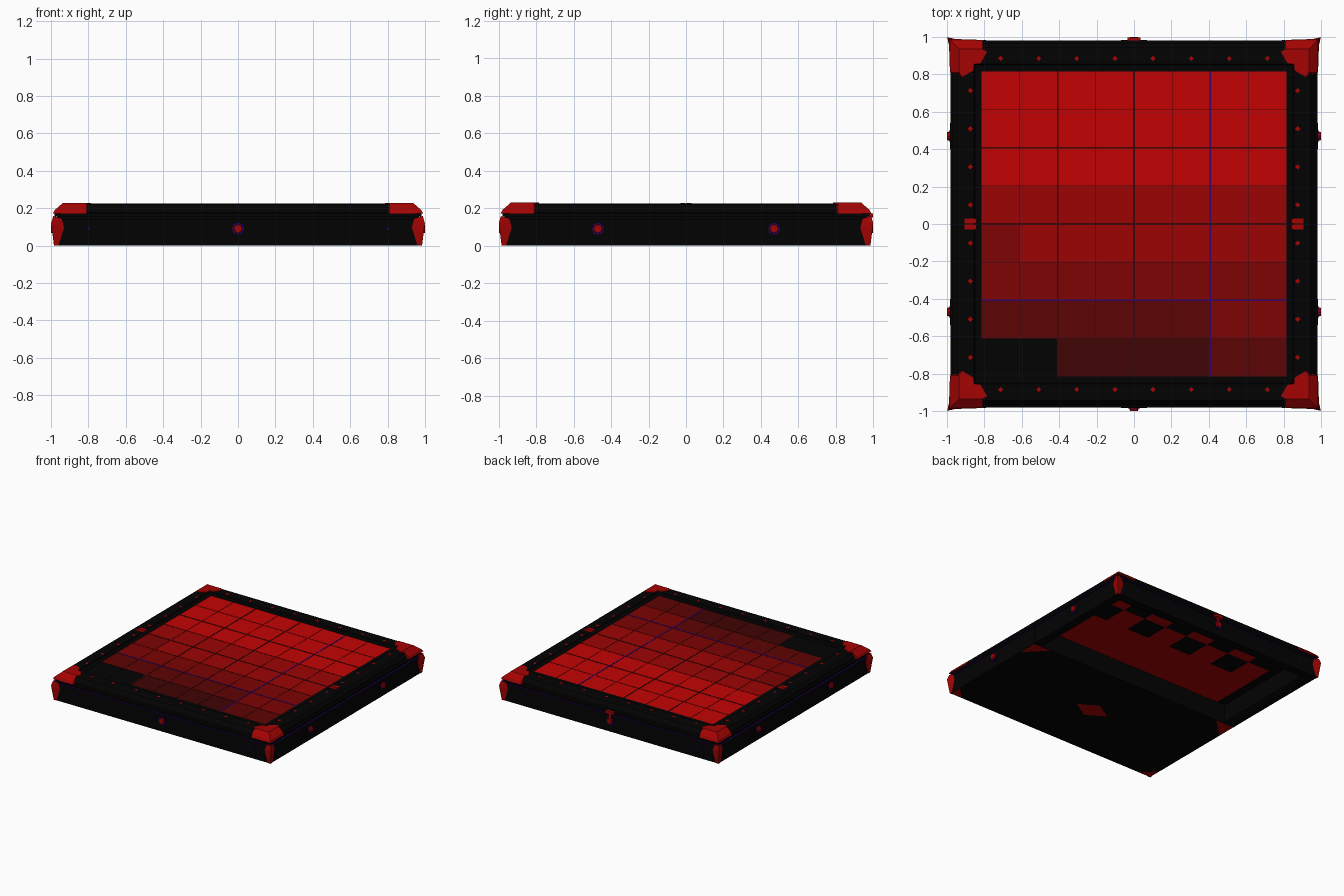
import bpy, bmesh, math
from mathutils import Matrix, Vector

cube = bpy.data.objects.get("Cube")
if cube:
    bpy.data.objects.remove(cube, do_unlink=True)


def material(name, r, g, b):
    m = bpy.data.materials.new(name)
    m.use_nodes = True
    m.diffuse_color = (r, g, b, 1)
    m.node_tree.nodes["Principled BSDF"].inputs["Base Color"].default_value = (r, g, b, 1)
    return m


BLACK = material("black", .0008, .0008, .0008)
SHADES = [BLACK,
          material("darkest red", .05, .001, .001),
          material("dark red", .11, .001, .001),
          material("middle red", .21, .001, .001),
          material("deep red", .34, .001, .001),
          material("bright red", .55, .0008, .0008)]
TRIM = material("trim red", .37, .001, .001)
BLUE = material("indigo", .03, .0008, .15)
HALF = .815          # half width of the playing field
CELL = HALF / 4
TOP = .213           # height of the playing field
CEILING = .157       # height of the underside squares


def finish(name, bm, *mats):
    me = bpy.data.meshes.new(name)
    bm.to_mesh(me)
    bm.free()
    for m in mats:
        me.materials.append(m)
    ob = bpy.data.objects.new(name, me)
    bpy.context.scene.collection.objects.link(ob)
    return ob


def box(name, mat, lo, hi):
    bm = bmesh.new()
    lo, hi = Vector(lo), Vector(hi)
    size = hi - lo
    bmesh.ops.create_cube(bm, size=1, matrix=Matrix.Translation((lo + hi) / 2) @ Matrix.Diagonal((*size, 1)))
    return finish(name, bm, mat)


def prism(name, mat, low, high):
    """Solid between two rings of matching points."""
    bm = bmesh.new()
    a = [bm.verts.new(p) for p in low]
    b = [bm.verts.new(p) for p in high]
    bm.faces.new(a)
    bm.faces.new(b)
    for i in range(len(a)):
        j = (i + 1) % len(a)
        bm.faces.new((a[i], a[j], b[j], b[i]))
    bmesh.ops.recalc_face_normals(bm, faces=bm.faces)
    return finish(name, bm, mat)


def plate(name, mat, points, z0, z1):
    return prism(name, mat, [(x, y, z0) for x, y in points], [(x, y, z1) for x, y in points])


def square_ring(name, mat, profile):
    """Sweep a closed (distance, height) profile around a square."""
    bm = bmesh.new()
    corners = [(1, 1), (-1, 1), (-1, -1), (1, -1)]
    rings = [[bm.verts.new((sx * d, sy * d, z)) for d, z in profile] for sx, sy in corners]
    n = len(profile)
    for c in range(4):
        a, b = rings[c], rings[(c + 1) % 4]
        for i in range(n):
            j = (i + 1) % n
            bm.faces.new((a[i], b[i], b[j], a[j]))
    bmesh.ops.recalc_face_normals(bm, faces=bm.faces)
    return finish(name, bm, mat)


def disc(name, mat, pos, direction, radius, tip, depth):
    """Eight-sided tapered button pointing outward."""
    bm = bmesh.new()
    turn = Vector(direction).to_track_quat('Z', 'Y').to_matrix().to_4x4()
    where = Matrix.Translation(Vector(pos) + Vector(direction) * depth / 2)
    bmesh.ops.create_cone(bm, cap_ends=True, segments=8, radius1=radius, radius2=tip,
                          depth=depth, matrix=where @ turn)
    return finish(name, bm, mat)


# Moulded frame with a groove round the outside, lined in indigo
square_ring("frame", BLACK, [
    (.92, 0), (.98, 0), (.98, .14), (.968, .14), (.968, .155), (.98, .155), (.98, .172),
    (.968, .178), (.965, .195), (.945, .22), (.93, .224), (.855, .224), (.85, .216),
    (HALF, .216), (HALF, .19), (.89, .19), (.89, .015)])
for z in (.1401, .1546):
    square_ring("groove_lining", BLUE, [(.967, z), (.979, z), (.979, z + .0003), (.967, z + .0003)])

# Playing field: coloured squares above, core, chequered squares below
ROWS = ["00111122", "22222233", "33333333", "34444444", "44444444"] + ["55555555"] * 3
bm = bmesh.new()
bmesh.ops.create_grid(bm, x_segments=8, y_segments=8, size=HALF, matrix=Matrix.Translation((0, 0, TOP)))
for f in bm.faces:
    c = f.calc_center_median()
    f.material_index = int(ROWS[int((c.y + HALF) / CELL)][int((c.x + HALF) / CELL)])
finish("playing_squares", bm, *SHADES)
box("board_core", BLACK, (-.9, -.9, CEILING + .002), (.9, .9, TOP - .004))

bm = bmesh.new()
bmesh.ops.create_grid(bm, x_segments=8, y_segments=8, size=HALF, matrix=Matrix.Translation((0, 0, CEILING)))
bmesh.ops.delete(bm, geom=[f for f in bm.faces if f.calc_center_median().y < 0], context='FACES')
bmesh.ops.reverse_faces(bm, faces=bm.faces)
for f in bm.faces:
    c = f.calc_center_median()
    i, j = int((c.x + HALF) / CELL), int((c.y + HALF) / CELL)
    f.material_index = 1 if j > 5 and (i + j) % 2 else 0
finish("underside_squares", bm, TRIM, BLACK)

# Grid lines: wide on every second line, indigo on two of them
for k in range(1, 8):
    p = k * CELL - HALF
    w = .005 if k % 2 == 0 else .001
    z0, z1 = TOP - .001, TOP + .0015
    box("line_along_y", BLUE if k == 6 else SHADES[1], (p - w, -HALF, z0), (p + w, HALF, z1))
    box("line_along_x", BLUE if k == 2 else SHADES[1], (-HALF, p - w, z0), (HALF, p + w, z1 + .0004))

# Small marks round the frame beside each square
for k in range(8):
    p = (k + .5) * CELL - HALF
    for s in (-1, 1):
        for x, y in ((p, s * .885), (s * .875, p)):
            r = .014
            plate("frame_mark", TRIM, [(x + r, y), (x, y + r), (x - r, y), (x, y - r)], .223, .2255)

# Box below: closed front half, open back half, fold seam
box("bottom_panel", BLACK, (-.978, -.978, 0), (.978, 0, .012))
box("divider_wall", BLACK, (-.9, -.03, 0), (.9, 0, CEILING + .005))
for s in (-1, 1):
    box("fold_seam", BLACK, (s * .978 - .004, -.006, 0), (s * .978 + .004, .006, .172))
    for y in (-.016, .016):
        box("frame_clasp", TRIM, (s * .875 - .032, y - .013, .222), (s * .875 + .032, y + .013, .227))
    # Red corners on the bottom panel
    for y, d, reach in ((-.005, -1, .16), (-.975, 1, .1)):
        plate("bottom_corner", TRIM, [(s * .975, y), (s * (.975 - reach), y),
                                      (s * (.975 - reach * .5), y + d * reach * .5),
                                      (s * .975, y + d * reach)], -.0004, .002)
plate("bottom_diamond", TRIM, [(.15, -.49), (0, -.40), (-.15, -.49), (0, -.58)], -.0004, .002)

# Corner caps wrapping the frame, and the flared guards beneath them
CAP = [(.99, .99), (.984, .81), (.92, .785), (.86, .82), (.855, .855), (.82, .86), (.785, .92), (.81, .984)]
for sx in (-1, 1):
    for sy in (-1, 1):
        rings = []
        for limit, z in ((1, .172), (.978, .192), (.935, .229)):
            rings.append([(sx * min(x, limit), sy * min(y, limit), z) for x, y in CAP])
        prism("corner_cap_edge", TRIM, rings[0], rings[1])
        prism("corner_cap", TRIM, rings[1], rings[2])
        bm = bmesh.new()
        guard = [(.984, .984, 0), (.999, .999, .12), (.988, .988, .158)]
        for a, z in ((.96, 0), (.93, .095), (.942, .145)):
            guard += [(a, .983, z), (.983, a, z)]
        for x, y, z in guard:
            bm.verts.new((sx * x, sy * y, z))
        bmesh.ops.convex_hull(bm, input=bm.verts)
        bmesh.ops.recalc_face_normals(bm, faces=bm.faces)
        finish("corner_guard", bm, TRIM)

# Studs on the sides, front and back, each on a dark diamond plate
spots = [((s * .972, y, .09), (s, 0, 0)) for s in (-1, 1) for y in (-.47, .47)]
spots += [((0, s * .972, .09), (0, s, 0)) for s in (-1, 1)]
for pos, out in spots:
    along = Vector((-out[1], out[0], 0))
    up = Vector((0, 0, 1))
    ring = [Vector(pos) + v for v in (along * .07, up * .038, along * -.07, up * -.038)]
    prism("stud_plate", BLACK, ring, [p + Vector(out) * .012 for p in ring])
    disc("stud_ring", BLUE, pos, out, .033, .032, .015)
    disc("stud", TRIM, pos, out, .027, .022, .027)

# Small indigo pins on the front and back
for s in (-1, 1):
    for x in (-.8, .8):
        disc("pin", BLUE, (x, s * .975, .09), (0, s, 0), .01, .008, .008)

# Back latch
box("latch_bar", TRIM, (-.035, .97, .15), (.035, .998, .172))
box("latch_stem", TRIM, (-.01, .97, .10), (.01, .99, .152))
